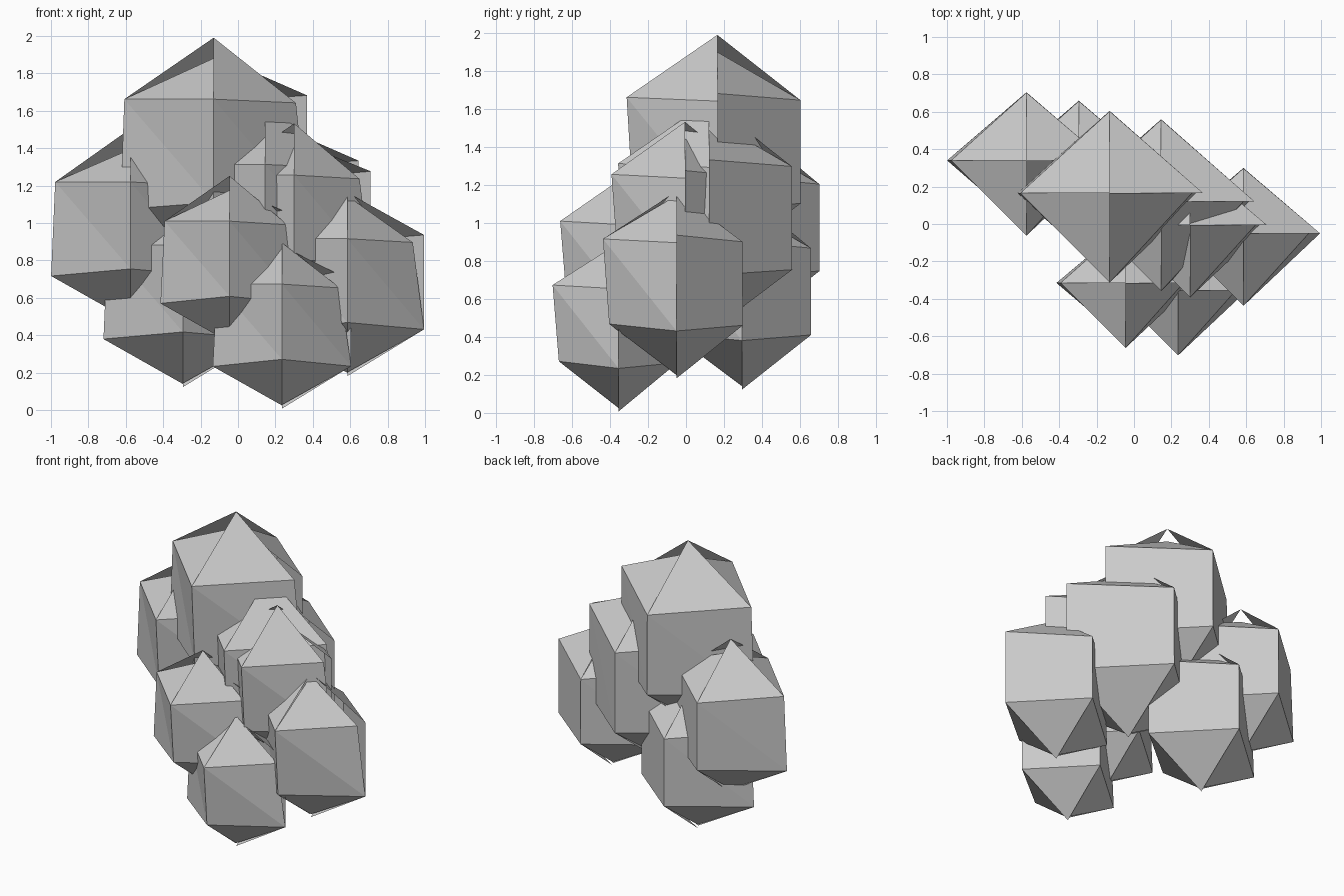
import bpy, bmesh, math

if "Cube" in bpy.data.objects:
    bpy.data.objects.remove(bpy.data.objects["Cube"])

# One flat grey for the whole cluster
grey = bpy.data.materials.new("light_grey")
grey.diffuse_color = (0.6, 0.6, 0.6, 1)
grey.use_nodes = True
grey.node_tree.nodes["Principled BSDF"].inputs["Base Color"].default_value = grey.diffuse_color

# Ring columns, counter-clockwise from +x and back to an unwelded +x seam.
# Each entry: (radius offset, height offset)
UPPER = [(0, .02), (-.062, -.015), (-.022, 0), (-.022, 0), (-.06, -.02)]
LOWER = [(0, -.012), (-.06, .018), (0, -.013), (-.055, .025), (0, -.012)]
# Each segment has its own loose pole: back right, back left, front left, front right
TOP = [-.05, .04, -.07, .04]
BOTTOM = [-.025, 0, -.008, -.005]


def clump(name, x, y, z, r, top_scale=1.0):
    """Four-sided, three-band sphere with slightly shifted, unwelded corners."""
    bm = bmesh.new()

    def ring(offsets, height):
        out = []
        for i, (dr, dz) in enumerate(offsets):
            a = i * math.pi / 2
            rad = r * math.sqrt(3) / 2 + dr
            out.append(bm.verts.new((rad * math.cos(a), rad * math.sin(a), height + dz)))
        return out

    up, low = ring(UPPER, r / 2), ring(LOWER, -r / 2)
    for i in range(4):
        top = bm.verts.new((0, 0, r + TOP[i] * top_scale))
        bottom = bm.verts.new((0, 0, -r + BOTTOM[i]))
        bm.faces.new((top, up[i], up[i + 1]))
        bm.faces.new((up[i], low[i], low[i + 1]))
        bm.faces.new((up[i], low[i + 1], up[i + 1]))
        bm.faces.new((bottom, low[i + 1], low[i]))
    mesh = bpy.data.meshes.new(name)
    bm.to_mesh(mesh)
    bm.free()
    mesh.materials.append(grey)
    ob = bpy.data.objects.new(name, mesh)
    ob.location = (x, y, z)
    bpy.context.collection.objects.link(ob)


# Clumps: centre, radius, amount of pole shift
clump("crown_clump", -.13, .165, 1.374, .577)
clump("left_clump", -.575, .34, .975, .49)
clump("front_clump", -.045, -.315, .797, .427, .7)
clump("lowest_front_clump", .235, -.355, .46, .427, .2)
clump("right_clump", .585, -.05, .68, .473, -.2)
clump("lower_back_clump", -.295, .295, .638, .49)
clump("middle_back_clump", .145, .12, 1.025, .577)
clump("middle_front_clump", .30, -.005, 1.02, .473)
